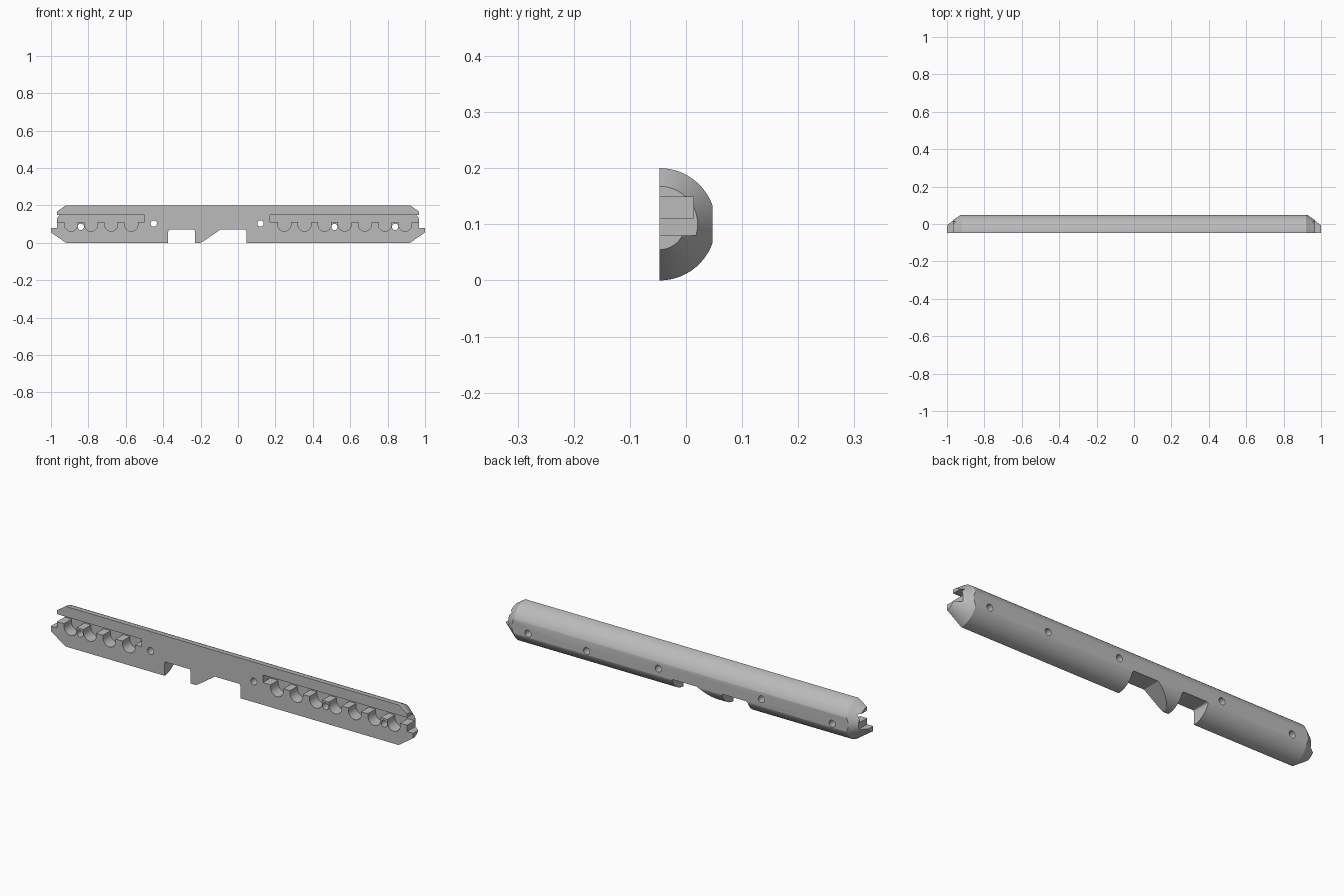
import bpy, bmesh, math
from mathutils import Vector

if "Cube" in bpy.data.objects:
    bpy.data.objects.remove(bpy.data.objects["Cube"], do_unlink=True)

FRONT, BACK, AXIS_Z = -0.047, 0.047, 0.1
SLOT_BACK = 0.013

grey = bpy.data.materials.new("mid grey")
grey.use_nodes = True
colour = (0.5, 0.5, 0.5, 1)
grey.diffuse_color = colour
grey.node_tree.nodes["Principled BSDF"].inputs["Base Color"].default_value = colour


def make_object(name, bm):
    bmesh.ops.recalc_face_normals(bm, faces=bm.faces[:])
    mesh = bpy.data.meshes.new(name)
    bm.to_mesh(mesh)
    bm.free()
    mesh.materials.append(grey)
    obj = bpy.data.objects.new(name, mesh)
    bpy.context.collection.objects.link(obj)
    return obj


def arc(cx, cz, r, start, end, steps):
    return [(cx + r * math.cos(math.radians(start + (end - start) * i / steps)),
             cz + r * math.sin(math.radians(start + (end - start) * i / steps)))
            for i in range(steps + 1)]


def prism(name, outline, y0=-0.2, y1=0.2):
    """Outline in x and z, extruded along y."""
    bm = bmesh.new()
    face = bm.faces.new([bm.verts.new((x, y0, z)) for x, z in outline])
    new = bmesh.ops.extrude_face_region(bm, geom=[face])["geom"]
    bmesh.ops.translate(bm, vec=(0, y1 - y0, 0),
                        verts=[v for v in new if isinstance(v, bmesh.types.BMVert)])
    return make_object(name, bm)


def cut(body, cutter):
    mod = body.modifiers.new("cut", 'BOOLEAN')
    mod.operation, mod.solver, mod.object = 'DIFFERENCE', 'EXACT', cutter
    cutter.hide_render = True
    bpy.context.view_layer.update()
    graph = bpy.context.evaluated_depsgraph_get()
    mesh = bpy.data.meshes.new_from_object(body.evaluated_get(graph))
    body.modifiers.clear()
    body.data = mesh
    bpy.data.objects.remove(cutter, do_unlink=True)


# Round bar with tapered ends, trimmed flat at front and back
bm = bmesh.new()
SIDES = 96
rings = []
for x, r in [(-1, 0.045), (-0.92, 0.1), (0.92, 0.1), (1, 0.045)]:
    rings.append([bm.verts.new((x, FRONT + r * math.cos(math.tau * i / SIDES),
                                AXIS_Z + r * math.sin(math.tau * i / SIDES)))
                  for i in range(SIDES)])
for a, b in zip(rings, rings[1:]):
    for i in range(SIDES):
        j = (i + 1) % SIDES
        bm.faces.new((a[i], a[j], b[j], b[i]))
bm.faces.new(rings[0])
bm.faces.new(rings[-1])
for y, sign in [(FRONT, -1), (BACK, 1)]:
    res = bmesh.ops.bisect_plane(bm, geom=bm.verts[:] + bm.edges[:] + bm.faces[:],
                                 dist=1e-5, plane_co=Vector((0, y, 0)),
                                 plane_no=Vector((0, sign, 0)), clear_outer=True)
    edges = [e for e in bm.edges if e.is_boundary]
    bmesh.ops.holes_fill(bm, edges=edges, sides=0)
bar = make_object("half_round_bar", bm)

# Ends stepped back above the lower lip
for s in (-1, 1):
    cut(bar, prism("end_step", [(s * 0.967, 0.08), (s * 1.2, 0.08),
                                (s * 1.2, 0.3), (s * 0.967, 0.3)]))

# Open slots with a row of round-bottomed pockets
for s, count, inner in [(-1, 4, 0.5), (1, 7, 0.17)]:
    outline = [(1.2, 0.149), (1.2, 0.111)]
    for i in range(count):
        cx = 0.893 - 0.1075 * i
        outline += [(cx + 0.035, 0.111)]
        outline += arc(cx, 0.097, 0.035, 0, -180, 16)
        outline += [(cx - 0.035, 0.111)]
    outline += [(inner, 0.111), (inner, 0.149)]
    cut(bar, prism("pocket_slot", [(s * x, z) for x, z in outline], y1=SLOT_BACK))

# Underside notches with rounded inner corners
TOP, R = 0.07, 0.01
cut(bar, prism("square_notch", [(-0.373, -0.1)]
               + arc(-0.373 + R, TOP - R, R, 180, 90, 5)
               + arc(-0.23 - R, TOP - R, R, 90, 0, 5) + [(-0.23, -0.1)]))
cut(bar, prism("sloped_notch", [(-0.2, -0.1), (-0.2, 0), (-0.185, 0.008), (-0.095, TOP)]
               + arc(0.046 - R, TOP - R, R, 90, 0, 5) + [(0.046, -0.1)]))

# Screw holes through to the back
for x, z in [(-0.84, 0.085), (-0.45, 0.103), (0.12, 0.103), (0.516, 0.085), (0.84, 0.085)]:
    cut(bar, prism("screw_hole", arc(x, z, 0.017, 0, 345, 23)))

# Smooth round surfaces, sharp edges kept
for p in bar.data.polygons:
    p.use_smooth = True
bar.data.set_sharp_from_angle(angle=math.radians(25))
